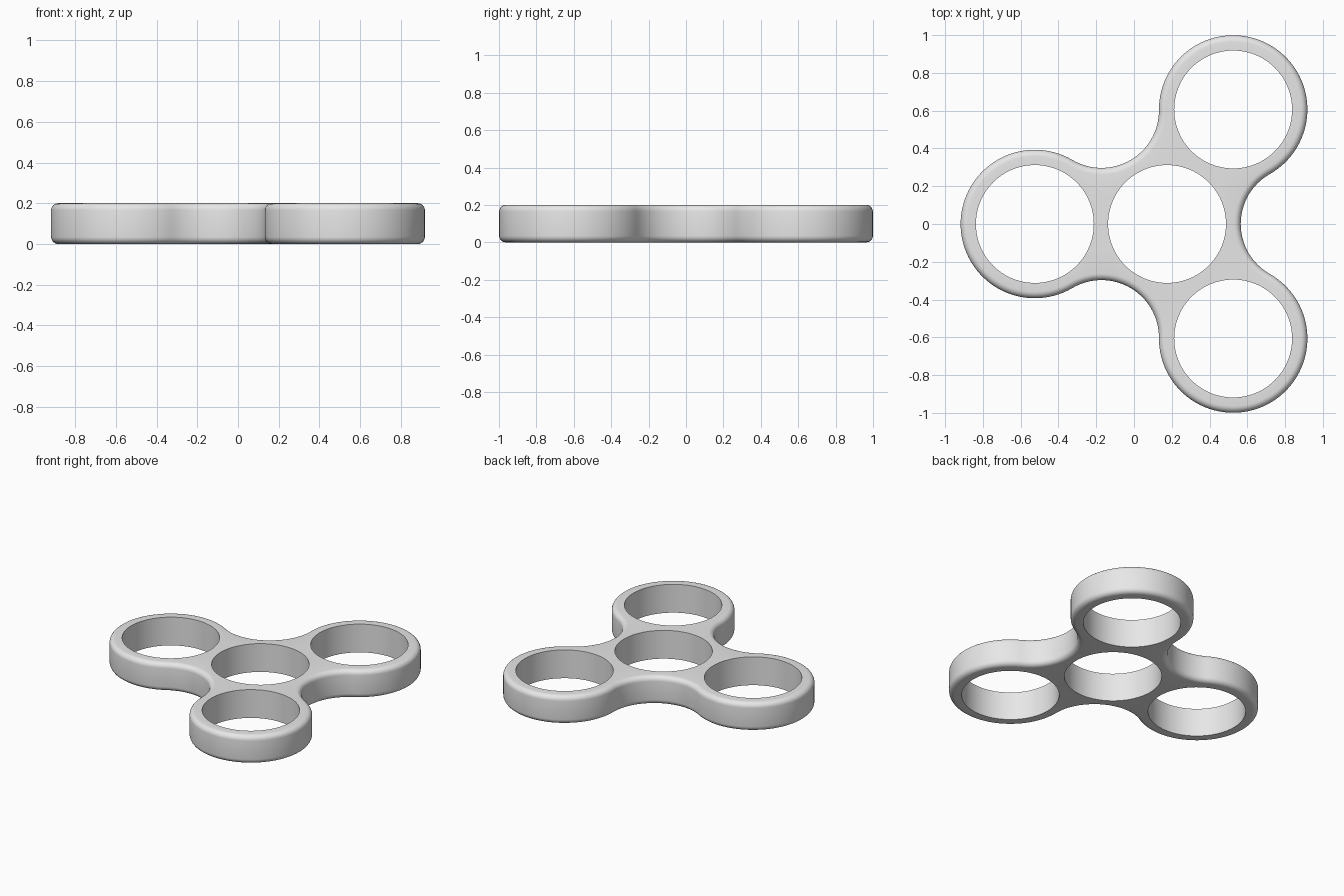
import bpy, bmesh
from math import atan2, cos, sin, pi, radians
from mathutils import Vector, Matrix

if "Cube" in bpy.data.objects:
    bpy.data.objects.remove(bpy.data.objects["Cube"])

HUB = Vector((0.175, 0))
ARM = 0.70            # hub centre to ring centre
RING_R = 0.393        # outer radius of each ring
HOLE_R = 0.312
WAIST = 0.39          # hub centre to the narrowest edge
HEIGHT = 0.2
ROUND = 0.035         # rounded rim

# Radius of the concave arc that touches two neighbouring rings
fillet_r = (ARM**2 - ARM * WAIST + WAIST**2 - RING_R**2) / (2 * RING_R + ARM - 2 * WAIST)


def arc(centre, radius, start, end, steps):
    return [centre + radius * Vector((cos(t), sin(t)))
            for t in (start + (end - start) * i / steps for i in range(steps))]


def outline(inset):
    """Three ring arcs joined by three concave arcs, moved inward by inset."""
    ring_c = Vector((ARM, 0))
    fillet_c = (WAIST + fillet_r) * Vector((cos(pi / 3), sin(pi / 3)))
    d = fillet_c - ring_c
    touch = atan2(d.y, d.x)
    back = touch - pi
    third = arc(ring_c, RING_R - inset, -touch, touch, 64)
    third += arc(fillet_c, fillet_r + inset, back, -4 * pi / 3 - back, 32)
    points = []
    for k in range(3):
        turn = Matrix.Rotation(radians(60 + 120 * k), 2)
        points += [HUB + turn @ p for p in third]
    return points


def add_loop(bm, points, z):
    verts = [bm.verts.new((p.x, p.y, z)) for p in points]
    edges = [bm.edges.new((verts[i - 1], verts[i])) for i in range(len(verts))]
    return verts, edges


def join(bm, a, b):
    for i in range(len(a)):
        bm.faces.new((a[i - 1], a[i], b[i], b[i - 1]))


bm = bmesh.new()

# Outer wall with rounded rims
steps = 6
quarter = [(ROUND * (1 - sin(t)), ROUND * (1 - cos(t)))
           for t in (i * pi / 2 / steps for i in range(steps + 1))]
profile = quarter + [(inset, HEIGHT - z) for inset, z in reversed(quarter)]
loops = [add_loop(bm, outline(inset), z) for inset, z in profile]
for low, high in zip(loops, loops[1:]):
    join(bm, low[0], high[0])
bottom, top = list(loops[0][1]), list(loops[-1][1])

# Four straight holes
centres = [HUB] + [HUB + ARM * Vector((cos(a), sin(a))) for a in (pi / 3, pi, -pi / 3)]
for c in centres:
    circle = arc(c, HOLE_R, 0, 2 * pi, 96)
    low, high = add_loop(bm, circle, 0), add_loop(bm, circle, HEIGHT)
    join(bm, low[0], high[0])
    bottom += low[1]
    top += high[1]

# Flat top and bottom faces
for edges, up in ((bottom, -1), (top, 1)):
    bmesh.ops.triangle_fill(bm, edges=edges, use_beauty=True, normal=(0, 0, up))
bmesh.ops.recalc_face_normals(bm, faces=bm.faces)

mesh = bpy.data.meshes.new("spinner_body")
bm.to_mesh(mesh)
bm.free()
body = bpy.data.objects.new("spinner_body", mesh)
bpy.context.collection.objects.link(body)

# Plain grey
grey = bpy.data.materials.new("light_grey")
grey.use_nodes = True
colour = (0.8, 0.8, 0.8, 1)
grey.diffuse_color = colour
grey.node_tree.nodes["Principled BSDF"].inputs["Base Color"].default_value = colour
mesh.materials.append(grey)

bpy.ops.object.select_all(action="DESELECT")
body.select_set(True)
bpy.context.view_layer.objects.active = body
bpy.ops.object.shade_smooth_by_angle(angle=radians(35))
